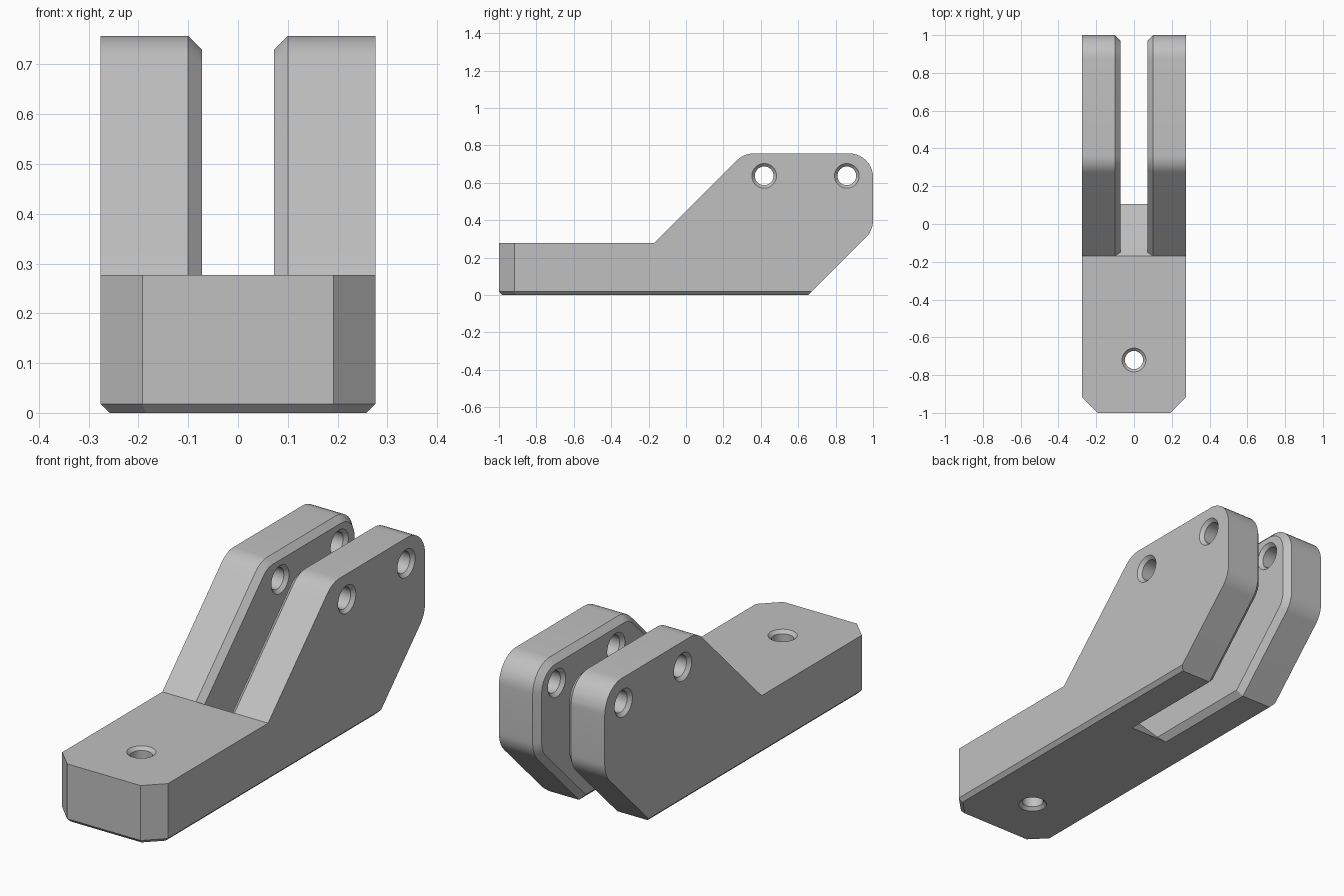
import bpy, bmesh, math
from mathutils import Vector

if "Cube" in bpy.data.objects:
    bpy.data.objects.remove(bpy.data.objects["Cube"])

HALF_W, SLOT, CHAMFER, R = 0.276, 0.0725, 0.0275, 0.128
TOP, BASE_TOP, SLOPE_Y, HEEL_Y = 0.757, 0.277, -0.17, 0.655
FLOOR = SLOPE_Y + BASE_TOP          # slot end lies on y + z = FLOOR
S = math.sqrt(0.5)

grey = bpy.data.materials.new("grey")
grey.diffuse_color = (0.53, 0.53, 0.53, 1)
grey.use_nodes = True
grey.node_tree.nodes["Principled BSDF"].inputs["Base Color"].default_value = grey.diffuse_color


def make_object(name, bm):
    bmesh.ops.recalc_face_normals(bm, faces=bm.faces)
    mesh = bpy.data.meshes.new(name)
    bm.to_mesh(mesh)
    bm.free()
    ob = bpy.data.objects.new(name, mesh)
    bpy.context.collection.objects.link(ob)
    mesh.materials.append(grey)
    return ob


def meet(l1, l2):
    """Intersection of two lines given as (ny, nz, distance)."""
    a, b, c = l1
    d, e, f = l2
    k = a * e - b * d
    return Vector(((c * e - b * f) / k, (a * f - c * d) / k))


def arm_outline(d):
    """Arm side outline grown by d on every side except the slot end."""
    front = (-S, S, (BASE_TOP - SLOPE_Y) * S + d)
    top = (0, 1, TOP + d)
    back = (1, 0, 1 + d)
    heel = (S, -S, HEEL_Y * S + d)
    bottom = (0, -1, d)
    end = (S, S, FLOOR * S)
    pts = [meet(end, front)]
    for l1, l2 in ((front, top), (top, back), (back, heel)):
        centre = meet((l1[0], l1[1], l1[2] - R - d), (l2[0], l2[1], l2[2] - R - d))
        a1, a2 = math.atan2(l1[1], l1[0]), math.atan2(l2[1], l2[0])
        for i in range(11):
            a = a1 + (a2 - a1) * i / 10
            pts.append(centre + (R + d) * Vector((math.cos(a), math.sin(a))))
    return pts + [meet(heel, bottom), meet(bottom, end)]


def make_body():
    bm = bmesh.new()
    outline = [Vector((-1, 0)), Vector((-1, BASE_TOP))] + arm_outline(0)[:-1]
    face = bm.faces.new([bm.verts.new((-HALF_W, p.x, p.y)) for p in outline])
    ext = bmesh.ops.extrude_face_region(bm, geom=[face])["geom"]
    bmesh.ops.translate(bm, vec=(2 * HALF_W, 0, 0),
                        verts=[v for v in ext if isinstance(v, bmesh.types.BMVert)])
    bmesh.ops.recalc_face_normals(bm, faces=bm.faces)
    # clipped front corners
    edges = [e for e in bm.edges if all(v.co.y < -0.99 for v in e.verts)
             and abs(e.verts[0].co.z - e.verts[1].co.z) > 0.1]
    bmesh.ops.bevel(bm, geom=edges, offset=0.084, segments=1, affect='EDGES')
    # bottom chamfer on the sides and front
    edges = [e for e in bm.edges if all(v.co.z < 1e-4 for v in e.verts)
             and not all(v.co.y > 0.6 for v in e.verts)]
    bmesh.ops.bevel(bm, geom=edges, offset=0.018, segments=1, affect='EDGES')
    return make_object("bracket", bm)


def make_slot_cutter():
    """Dished cutter: slot plus the chamfers around the inner arm edges."""
    bm = bmesh.new()
    out = 0.05
    loops = {}
    for s in (-1, 1):
        for key, d, x in (("in", -CHAMFER, SLOT), ("out", out, SLOT + CHAMFER + out)):
            loops[key, s] = [bm.verts.new((s * x, p.x, p.y)) for p in arm_outline(d)]
        a, c = loops["in", s], loops["out", s]
        bm.faces.new(a)
        for i in range(len(a) - 1):
            bm.faces.new((a[i], a[i + 1], c[i + 1], c[i]))
    l, r = loops["out", -1], loops["out", 1]
    for i in range(len(l) - 1):
        bm.faces.new((l[i], l[i + 1], r[i + 1], r[i]))
    a, b = loops["in", -1], loops["in", 1]
    bm.faces.new((b[0], b[-1], r[-1], l[-1], a[-1], a[0], l[0], r[0]))
    return make_object("slot_cutter", bm)


def make_hole_cutter(name, profile, place, n=48):
    """Revolved cutter from (position along axis, radius) pairs."""
    bm = bmesh.new()
    rings = []
    for t, rad in profile:
        rings.append([bm.verts.new(place(t, rad * math.cos(2 * math.pi * i / n),
                                         rad * math.sin(2 * math.pi * i / n)))
                      for i in range(n)])
    for p, q in zip(rings, rings[1:]):
        for i in range(n):
            j = (i + 1) % n
            bm.faces.new((p[i], p[j], q[j], q[i]))
    bm.faces.new(rings[0])
    bm.faces.new(rings[-1])
    return make_object(name, bm)


body = make_body()
cutters = [make_slot_cutter()]

# two cross holes, countersunk on both faces of each arm
half = [(SLOT, 0.066), (SLOT + 0.016, 0.05), (HALF_W - 0.016, 0.05), (HALF_W + 0.016, 0.082)]
spool = [(-t, rad) for t, rad in reversed(half)] + half
for y in (0.418, 0.86):
    cutters.append(make_hole_cutter("pin_hole_cutter", spool,
                                    lambda t, u, v, y=y: (t, y + u, 0.637 + v)))
# vertical mounting hole, countersunk top and bottom
mount = [(-0.015, 0.078), (0.015, 0.048), (BASE_TOP - 0.015, 0.048), (BASE_TOP + 0.015, 0.078)]
cutters.append(make_hole_cutter("mount_hole_cutter", mount,
                                lambda t, u, v: (u, -0.72 + v, t)))

for c in cutters:
    c.hide_render = True
    mod = body.modifiers.new(c.name, 'BOOLEAN')
    mod.operation = 'DIFFERENCE'
    mod.solver = 'EXACT'
    mod.object = c

# bake the cuts, then drop the cutters
bpy.context.view_layer.update()
deps = bpy.context.evaluated_depsgraph_get()
mesh = bpy.data.meshes.new_from_object(body.evaluated_get(deps))
body.modifiers.clear()
body.data = mesh
for c in cutters:
    bpy.data.objects.remove(c)

bpy.context.view_layer.objects.active = body
body.select_set(True)
bpy.ops.object.shade_smooth_by_angle(angle=math.radians(25))
